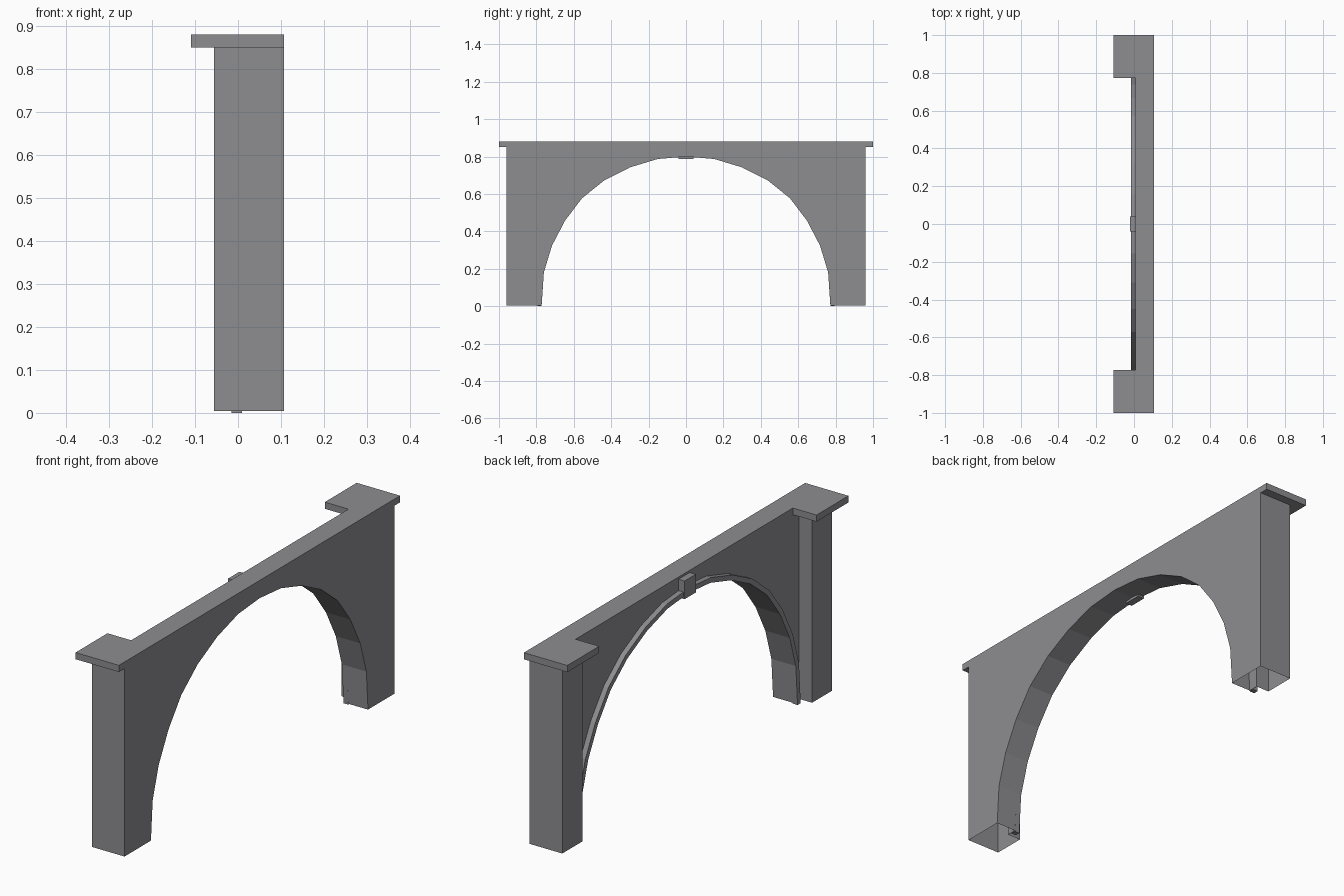
import bpy

if "Cube" in bpy.data.objects:
    bpy.data.objects.remove(bpy.data.objects["Cube"])

stone = bpy.data.materials.new("grey stone")
stone.diffuse_color = (0.27, 0.27, 0.285, 1)
stone.use_nodes = True
stone.node_tree.nodes["Principled BSDF"].inputs["Base Color"].default_value = stone.diffuse_color

# main levels: wall back/front, pillar back, outer end, pillar inner side
XB, XF, XP = 0.009, 0.107, -0.056
YE, YI = 0.96, 0.817
Z0, ZC, ZT = 0.004, 0.85, 0.88

# half arch outline (y, z), mirrored to the full opening
half = [(0.772, Z0), (0.76, 0.18), (0.717, 0.323), (0.647, 0.457),
        (0.556, 0.577), (0.438, 0.672), (0.30, 0.742), (0.152, 0.787), (0, 0.80)]
arch = half + [(-y, z) for y, z in reversed(half[:-1])]


def make(name, faces):
    verts, index, polys = [], {}, []
    for f in faces:
        p = []
        for v in f:
            k = tuple(round(c, 5) for c in v)
            if k not in index:
                index[k] = len(verts)
                verts.append(k)
            p.append(index[k])
        polys.append(p)
    me = bpy.data.meshes.new(name)
    me.from_pydata(verts, [], polys)
    me.materials.append(stone)
    ob = bpy.data.objects.new(name, me)
    bpy.context.collection.objects.link(ob)
    return ob


def box_faces(x0, x1, y0, y1, z0, z1):
    a, b, c, d = (x0, y0), (x1, y0), (x1, y1), (x0, y1)
    ring = [a, b, c, d]
    fs = [[(*p, z0) for p in reversed(ring)], [(*p, z1) for p in ring]]
    for i in range(4):
        p, q = ring[i], ring[(i + 1) % 4]
        fs.append([(*p, z0), (*q, z0), (*q, z1), (*p, z1)])
    return fs


def side(x, yend):
    # one wall face, as columns from the arch up to the cap
    line = [(yend, Z0)] + arch + [(-yend, Z0)]
    fs = []
    for (y0, z0), (y1, z1) in zip(line, line[1:]):
        f = [(x, y0, z0), (x, y0, ZC), (x, y1, ZC), (x, y1, z1)]
        fs.append(f if x > 0.05 else f[::-1])
    return fs


# wall and pillars: one shell, open underneath
faces = side(XF, YE) + side(XB, YI)
for (y0, z0), (y1, z1) in zip(arch, arch[1:]):
    faces.append([(XB, y0, z0), (XF, y0, z0), (XF, y1, z1), (XB, y1, z1)])
for s in (1, -1):
    path = [(XF, YE), (XP, YE), (XP, YI), (XB, YI)]
    for (xa, ya), (xb, yb) in zip(path, path[1:]):
        f = [(xa, s * ya, Z0), (xb, s * yb, Z0), (xb, s * yb, ZC), (xa, s * ya, ZC)]
        faces.append(f if s > 0 else f[::-1])
wall = make("arch_wall", faces)

# cap slab, wider over the pillars
plan = [(XF, -1), (XF, 1), (-0.109, 1), (-0.109, 0.773),
        (XB, 0.773), (XB, -0.773), (-0.109, -0.773), (-0.109, -1)]
faces = [[(*p, ZT) for p in plan], [(*p, ZC) for p in reversed(plan)]]
for i, p in enumerate(plan):
    q = plan[(i + 1) % len(plan)]
    faces.append([(*p, ZC), (*q, ZC), (*q, ZT), (*p, ZT)])
make("cap_slab", faces)

# raised moulding round the arch
inner = [(y, 0 if z == Z0 else z) for y, z in arch]
outer = [(y * 1.029, z * 1.028) for y, z in inner]
XM = -0.015
faces = []
for i in range(len(inner) - 1):
    a, b, c, d = inner[i], inner[i + 1], outer[i + 1], outer[i]
    faces.append([(XM, *a), (XM, *b), (XM, *c), (XM, *d)])
    faces.append([(XB, *a), (XB, *b), (XM, *b), (XM, *a)])
    faces.append([(XM, *d), (XM, *c), (XB, *c), (XB, *d)])
for i, flip in ((0, 1), (-1, -1)):
    a, d = inner[i], outer[i]
    faces.append([(XM, *a), (XM, *d), (XB, *d), (XB, *a)][::flip])
make("arch_moulding", faces)

# keystone block
make("keystone", box_faces(-0.021, XB + 0.002, -0.04, 0.04, 0.788, 0.87))
